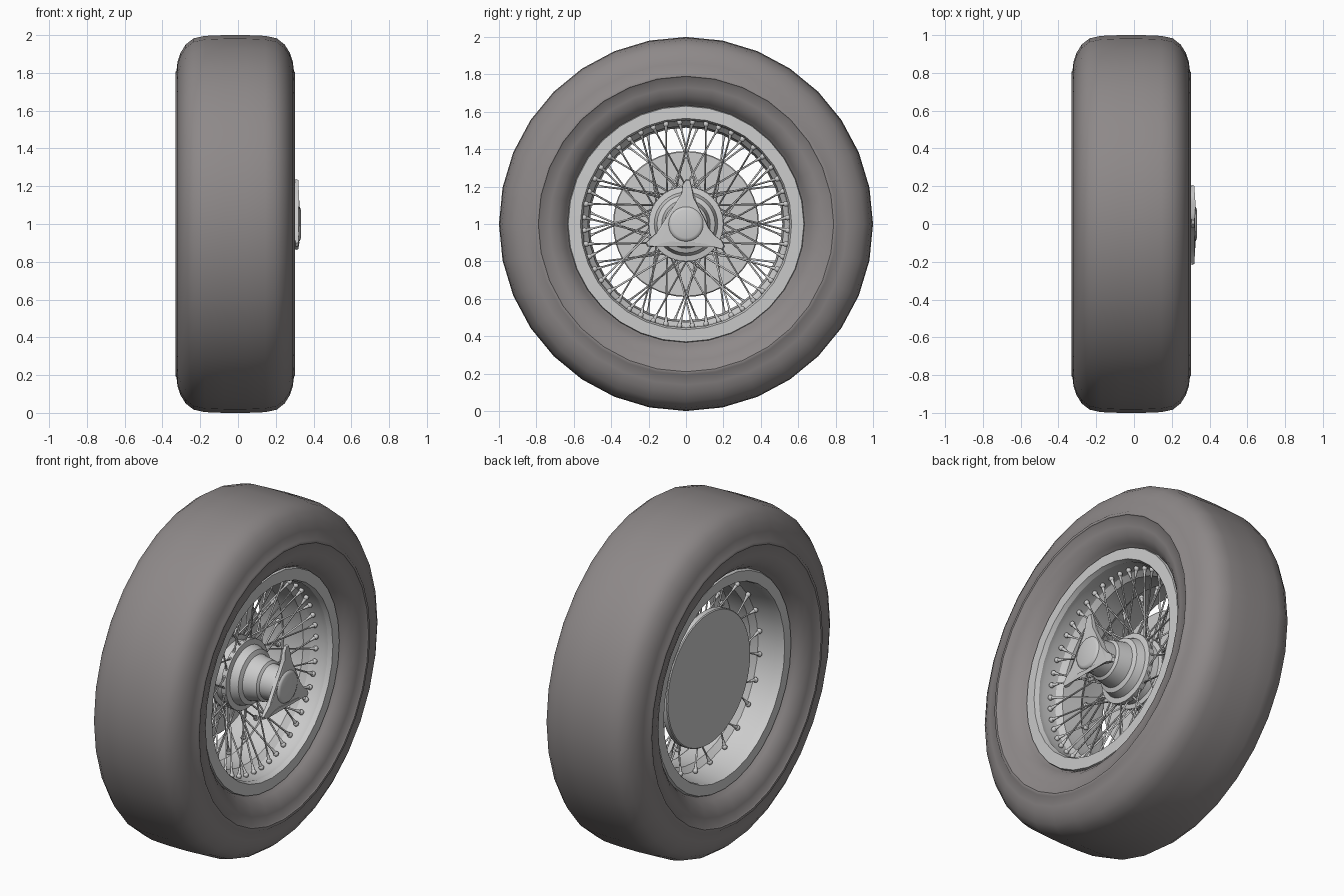
import bpy, bmesh, math
from mathutils import Vector, Matrix

if "Cube" in bpy.data.objects:
    bpy.data.objects.remove(bpy.data.objects["Cube"])

CX = -0.015                      # mid-plane of the tyre
AXLE = Vector((0, 0, 1))


def finish(name, bm, angle=35, mat=None):
    bmesh.ops.recalc_face_normals(bm, faces=bm.faces)
    me = bpy.data.meshes.new(name)
    bm.to_mesh(me)
    bm.free()
    ob = bpy.data.objects.new(name, me)
    bpy.context.collection.objects.link(ob)
    ob.location = AXLE
    if mat:
        me.materials.append(mat)
    bpy.ops.object.select_all(action='DESELECT')
    ob.select_set(True)
    bpy.context.view_layer.objects.active = ob
    bpy.ops.object.shade_smooth_by_angle(angle=math.radians(angle))
    return ob


def polar(x, r, a):
    return Vector((x, r * math.cos(a), r * math.sin(a)))


def revolve(name, profile, segs=32, closed=False, angle=35, mat=None):
    """Spin an (x, radius) profile about the axle; open profiles get end caps."""
    bm = bmesh.new()
    rings = [[bm.verts.new(polar(x, r, 2 * math.pi * i / segs)) for i in range(segs)]
             for x, r in profile]
    pairs = list(zip(rings, rings[1:]))
    if closed:
        pairs.append((rings[-1], rings[0]))
    for a, b in pairs:
        for i in range(segs):
            j = (i + 1) % segs
            bm.faces.new((a[i], a[j], b[j], b[i]))
    if not closed:
        bm.faces.new(rings[0])
        bm.faces.new(rings[-1])
    return finish(name, bm, angle, mat)


def mirrored(half):
    """Front half of a profile (x measured from the mid-plane) plus its mirror."""
    return [(CX + x, r) for x, r in half] + [(CX - x, r) for x, r in reversed(half)]


def rod(bm, a, b, r1, r2, segs=6):
    d = b - a
    m = Matrix.Translation((a + b) / 2) @ d.to_track_quat('Z', 'Y').to_matrix().to_4x4()
    bmesh.ops.create_cone(bm, cap_ends=True, segments=segs, radius1=r1, radius2=r2,
                          depth=d.length, matrix=m)


rubber = bpy.data.materials.new("rubber")
rubber.diffuse_color = (0.27, 0.25, 0.25, 1)
rubber.use_nodes = True
rubber.node_tree.nodes["Principled BSDF"].inputs["Base Color"].default_value = rubber.diffuse_color

# Tyre: bead, rounded sidewall, raised line, shoulder, tread
revolve("tyre", mirrored([
    (0.19, 0.595), (0.215, 0.63), (0.25, 0.65), (0.283, 0.685), (0.302, 0.73),
    (0.310, 0.785), (0.316, 0.79), (0.316, 0.805), (0.311, 0.81), (0.305, 0.86),
    (0.29, 0.905), (0.262, 0.95), (0.22, 0.983), (0.16, 0.996), (0.06, 1.0)]),
    closed=True, angle=50, mat=rubber)

# Rim: flanges and dropped centre, with a thin wall
revolve("rim", [
    (0.20, 0.635), (0.222, 0.63), (0.225, 0.565), (0.20, 0.555), (0.17, 0.56),
    (0.09, 0.55), (0.06, 0.525), (-0.06, 0.515), (-0.09, 0.545), (-0.20, 0.56),
    (-0.235, 0.56), (-0.25, 0.565), (-0.25, 0.625), (-0.23, 0.635), (-0.22, 0.58),
    (-0.10, 0.57), (-0.06, 0.54), (0.06, 0.545), (0.10, 0.575), (0.19, 0.58)],
    closed=True, angle=30)

# Brake disc behind the spokes
revolve("brake_disc", [(-0.15, 0.385), (-0.145, 0.39), (-0.115, 0.39), (-0.11, 0.385)], 48)

# Hub: stepped drum narrowing to the spinner
revolve("hub", [
    (-0.11, 0.185), (-0.06, 0.185), (-0.055, 0.2), (-0.03, 0.2), (-0.025, 0.175),
    (0.025, 0.165), (0.03, 0.2), (0.06, 0.2), (0.065, 0.17), (0.11, 0.155),
    (0.12, 0.13), (0.20, 0.115), (0.21, 0.1), (0.30, 0.095)])

# Wire spokes with nipples at the rim: 48 in the front row, 24 in the back row
spokes, nipples = bmesh.new(), bmesh.new()


def lace(count, rim_x, rim_r, hub_xs, swing):
    for i in range(count):
        side = 1 if i % 2 else -1
        a = 2 * math.pi * (i + 0.5) / count
        outer = polar(rim_x, rim_r, a)
        inner = polar(hub_xs[i // 2 % len(hub_xs)], 0.195, a + side * math.radians(swing))
        d = (inner - outer).normalized()
        rod(spokes, outer, inner, 0.005, 0.005)
        rod(nipples, outer, outer + d * 0.05, 0.012, 0.006, 8)
        bmesh.ops.create_uvsphere(nipples, u_segments=8, v_segments=6, radius=0.015,
                                  matrix=Matrix.Translation(outer + d * 0.006))
        bmesh.ops.create_uvsphere(spokes, u_segments=6, v_segments=4, radius=0.01,
                                  matrix=Matrix.Translation(inner))


lace(48, 0.13, 0.55, (0.045, -0.04), 20)
lace(24, -0.11, 0.54, (-0.04,), 32)
finish("spokes", spokes, 60)
finish("spoke_nipples", nipples, 60)

# Three-winged spinner: outline of one wing (radius, degrees) repeated three times
wing = [(0.105, -48), (0.125, -22), (0.17, -10), (0.215, -7), (0.24, -2),
        (0.24, 3), (0.20, 7), (0.15, 14), (0.115, 32)]
bm = bmesh.new()
outline = [(r, math.radians(88 + 120 * k - d)) for k in (0, -1, -2) for r, d in wing]
front = [bm.verts.new(polar(0.325 - max(0, r - 0.12) * 0.05, r * 0.97, a)) for r, a in outline]
back = [bm.verts.new(polar(0.295 + max(0, r - 0.12) * 0.08, r, a)) for r, a in outline]
bm.faces.new(front)
bm.faces.new(back)
n = len(outline)
for i in range(n):
    j = (i + 1) % n
    bm.faces.new((front[i], front[j], back[j], back[i]))
bmesh.ops.triangulate(bm, faces=[f for f in bm.faces if len(f.verts) > 4])
finish("spinner_wings", bm)

# Round cap in the middle of the spinner
revolve("spinner_cap", [(0.28, 0.1), (0.318, 0.095), (0.328, 0.088), (0.333, 0.075)], 32)
